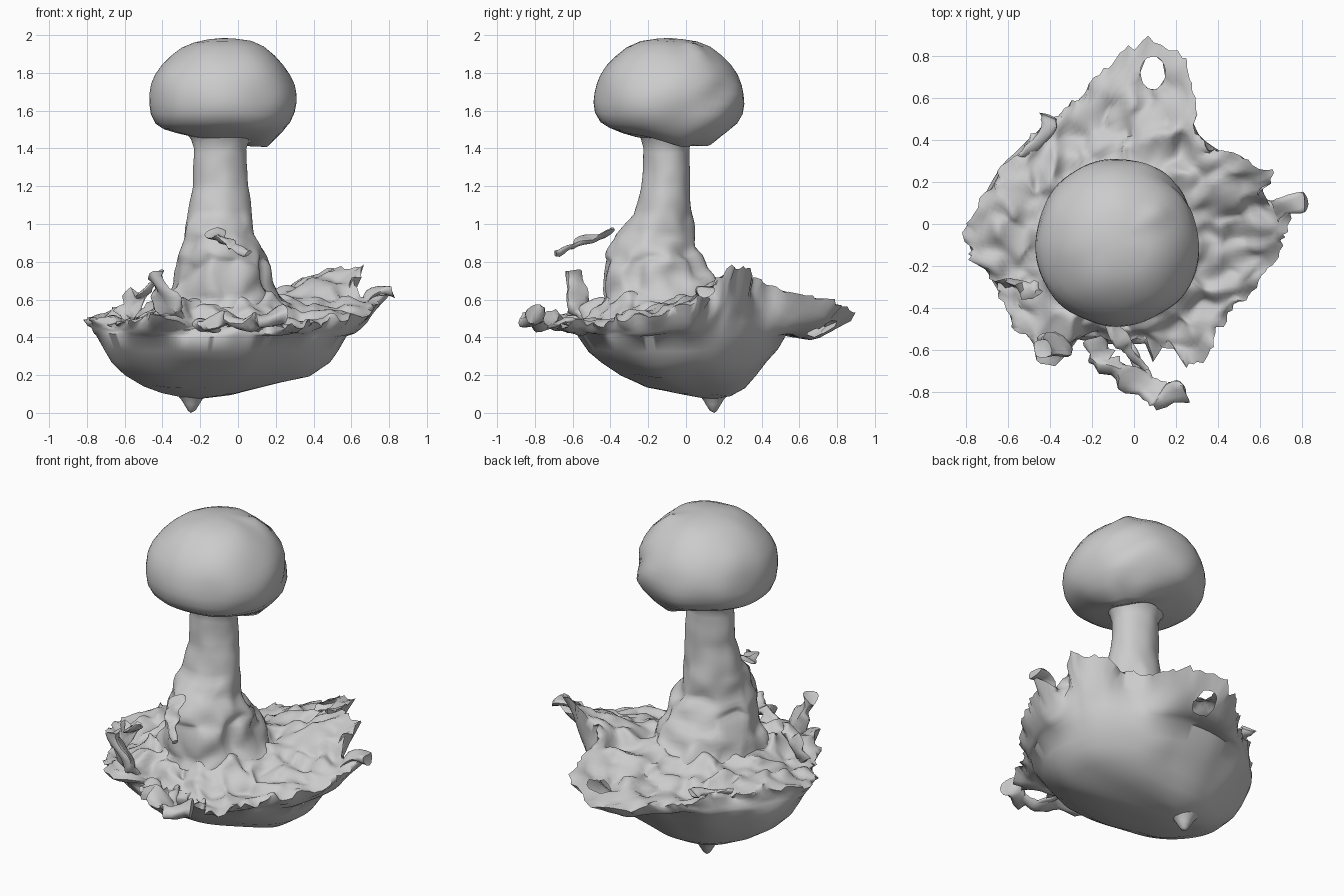
import bpy, bmesh, math, random
from mathutils import Vector, noise

if "Cube" in bpy.data.objects:
    bpy.data.objects.remove(bpy.data.objects["Cube"])

random.seed(4)
N = 192
TAU = 2 * math.pi


def wobble(p, freq, amp):
    """Point moved by smooth 3D noise."""
    p = Vector(p)
    return p + noise.noise_vector(p * freq + Vector((3.1, 7.7, 1.3))) * amp


def lerp_table(table, t):
    """Piecewise-linear lookup; the first column is the key."""
    for a, b in zip(table, table[1:]):
        if t <= b[0]:
            f = max(0, (t - a[0]) / (b[0] - a[0]))
            return [u + (v - u) * f for u, v in zip(a, b)]
    return list(table[-1])


def ellipse(cx, cy, rx, ry, z, n=N):
    return [Vector((cx + rx * math.cos(TAU * i / n), cy + ry * math.sin(TAU * i / n), z))
            for i in range(n)]


def blurred(ring, w):
    """Ring averaged over w neighbours each way."""
    n = len(ring)
    return [sum((ring[(i + k) % n] for k in range(-w, w + 1)), Vector()) / (2 * w + 1)
            for i in range(n)]


def loft(name, rings, start=None, end=None, hole=None, angle=50):
    """Skin a stack of equal rings, with optional pole points and an oval hole."""
    bm = bmesh.new()
    vs = [[bm.verts.new(p) for p in r] for r in rings]
    n = len(vs[0])
    for a, b in zip(vs, vs[1:]):
        for i in range(n):
            j = (i + 1) % n
            bm.faces.new((a[i], a[j], b[j], b[i]))
    for pole, ring in ((start, vs[0]), (end, vs[-1])):
        if pole is not None:
            c = bm.verts.new(pole)
            for i in range(n):
                bm.faces.new((c, ring[i], ring[(i + 1) % n]))
    if hole:
        cx, cy, rx, ry = hole
        reach = lambda c: math.hypot((c.x - cx) / rx, (c.y - cy) / ry)
        gone = [f for f in bm.faces if reach(f.calc_center_median()) < 1]
        bmesh.ops.delete(bm, geom=gone, context='FACES')
        for v in bm.verts:  # round the torn edge
            q = reach(v.co)
            if v.is_boundary and .3 < q < 1.6:
                v.co.x, v.co.y = cx + (v.co.x - cx) / q, cy + (v.co.y - cy) / q
    bmesh.ops.recalc_face_normals(bm, faces=bm.faces)
    me = bpy.data.meshes.new(name)
    bm.to_mesh(me)
    bm.free()
    ob = bpy.data.objects.new(name, me)
    bpy.context.collection.objects.link(ob)
    bpy.ops.object.select_all(action='DESELECT')
    ob.select_set(True)
    bpy.context.view_layer.objects.active = ob
    bpy.ops.object.shade_smooth_by_angle(angle=math.radians(angle))
    return ob


def ribbon(name, path, thick=0.025, n=12, sub=5, rough=0.05):
    """Ragged flat strip along (x, y, z, half_width) points."""
    keyed = [(k, *p) for k, p in enumerate(path)]
    steps = (len(path) - 1) * sub
    pts = [lerp_table(keyed, k / sub)[1:] for k in range(steps + 1)]
    rings = []
    for k, (x, y, z, w) in enumerate(pts):
        a, b = pts[max(0, k - 1)], pts[min(steps, k + 1)]
        d = (Vector(b[:3]) - Vector(a[:3])).normalized()
        ref = Vector((0, 0, 1)) if abs(d.z) < 0.7 else Vector((0.5, 0.85, 0))
        side = d.cross(ref).normalized()
        up = side.cross(d)
        w *= random.uniform(0.75, 1.2)
        rings.append([wobble(Vector((x, y, z)) + side * w * math.cos(TAU * i / n)
                             + up * thick * math.sin(TAU * i / n), 9, rough)
                      for i in range(n)])
    mid = lambda r: sum(r, Vector()) / len(r)
    return loft(name, rings, mid(rings[0]), mid(rings[-1]))


# Soil clod: smooth underside, torn rim, lumpy top
rim_pts = [
    (.72, 0, .57), (.80, .11, .62), (.58, .13, .60), (.64, .20, .75), (.65, .26, .79),
    (.45, .33, .74), (.28, .42, .67), (.29, .60, .64), (.22, .80, .58), (.05, .92, .51),
    (-.10, .76, .48), (-.35, .52, .48), (-.50, .36, .52), (-.66, .20, .55),
    (-.85, -.04, .50), (-.70, -.22, .48), (-.60, -.42, .48), (-.50, -.61, .50),
    (-.36, -.66, .50), (-.26, -.52, .46), (-.10, -.54, .46), (.05, -.52, .47),
    (.10, -.66, .45), (.17, -.52, .47), (.25, -.70, .46), (.38, -.58, .48),
    (.45, -.44, .47), (.58, -.30, .50), (.68, -.18, .53)]
rim_table = [(math.atan2(y, x) % TAU, x, y, z) for x, y, z in rim_pts]
rim_table.append((TAU, *rim_pts[0]))
rim = []
for i in range(N):
    x, y, z = lerp_table(rim_table, TAU * i / N)[1:]
    p = wobble((x, y, z), 11, 0.045)
    rim.append(p + Vector((p.x, p.y, 0)) * random.uniform(-.02, .02)
               + Vector((0, 0, random.uniform(-.012, .012))))
soft, softer = blurred(rim, 1), blurred(rim, 4)

under = [(-.21, .10, .20, .14, .10), (-.16, .05, .34, .26, .14), (-.10, .01, .50, .36, .20),
         (-.09, -.01, .58, .44, .27), (-.085, -.02, .615, .50, .33), (-.08, -.025, .66, .55, .41)]
rings = [[wobble(p, 4, .02) for p in ellipse(*u)] for u in under]
body = rings[-1]
for f, edge in ((.2, softer), (.4, softer), (.6, softer), (.8, soft)):
    ring = []
    for a, b in zip(body, edge):
        overhang = max(0, b.xy.length - a.xy.length)  # thick lobes sag
        p = a.lerp(b, f)
        p.z -= .8 * overhang * f * (1 - f)
        ring.append(wobble(p, 6, .02))
    rings.append(ring)
rings.append(rim)
inner = ellipse(-.07, -.12, .26, .29, .61)
STEPS = 18
for k in range(1, STEPS + 1):
    f = k / STEPS
    edge = soft if k == 1 else softer
    ring = []
    for a, b in zip(edge, inner):
        p = a.lerp(b, f)
        fade = min(1, 4 * f)
        p.z += .025 * (1 - f) ** 4 * fade - .025 * math.sin(math.pi * f)
        p.z += fade * (.06 * noise.noise(p * 5) + .05 * noise.noise(p * 11))
        ring.append(wobble(p, 9, .035 * fade))
    rings.append(ring)
loft("soil_clod", rings, start=(-.24, .13, .07), hole=(.09, .72, .06, .08), angle=70)

# Pointed nub under the clod
loft("root_tip", [ellipse(-.245, .145, r, r, z, 16)
                  for r, z in ((.09, .11), (.055, .07), (.04, .045), (.02, .012))],
     end=(-.25, .15, 0))

# Stem, lumpy at the foot and smooth above
stem_table = [  # z, x min, x max, y min, y max
    (.55, -.40, .26, -.46, .24), (.62, -.36, .21, -.44, .21), (.70, -.33, .175, -.43, .17),
    (.80, -.30, .14, -.42, .10), (.88, -.29, .115, -.40, .045), (.95, -.29, .085, -.37, .035),
    (1.05, -.27, .07, -.27, .03), (1.2, -.237, .055, -.235, .02),
    (1.4, -.235, .04, -.22, .015), (1.46, -.25, .06, -.235, .04), (1.50, -.29, .10, -.27, .08)]
rings = []
for k in range(39):
    z, x0, x1, y0, y1 = lerp_table(stem_table, .55 + k * .025)
    amp = .008 + .035 * max(0, min(1, (1.1 - z) / .3))
    rings.append([wobble(p, 9, amp) for p in
                  ellipse((x0 + x1) / 2, (y0 + y1) / 2, (x1 - x0) / 2, (y1 - y0) / 2, z, 64)])
loft("stem", rings, angle=70)

# Cap: rounded dome with a dented back-right side and a drooping lip
cap_profile = [(.14, 1.455), (.18, 1.465), (.24, 1.48), (.31, 1.505), (.355, 1.535), (.382, 1.585),
               (.392, 1.64), (.39, 1.69), (.38, 1.74), (.36, 1.79), (.325, 1.845), (.28, 1.89),
               (.22, 1.935), (.15, 1.965), (.07, 1.98)]
out = Vector((.75, .66, 0))
along = Vector((-.66, .75, 0))
rings = []
for r, z in cap_profile:
    ring = []
    for p in ellipse(-.08, -.09, r, r * 1.02, z, 72):
        q = p - Vector((-.08, -.09, 0))
        a = math.atan2(q.y, q.x)
        if z < 1.54:  # lip
            p.z -= .09 * math.exp(-((a - .6) / .85) ** 2) * math.exp(-((r - .23) / .08) ** 2)
        if q.dot(out) > 0:  # diagonal dent with a ridge beneath
            s, h = q.dot(along), z - 1.69 - .6 * q.dot(along)
            p -= out * .024 * math.exp(-(s / .2) ** 2 - (h / .06) ** 2)
            p += out * .008 * math.exp(-(s / .22) ** 2 - ((h + .12) / .05) ** 2)
        p.z += .03 * math.exp(-((p.x - .12) ** 2 + (p.y - .06) ** 2) / .004)
        ring.append(wobble(p, 5, .012))
    rings.append(ring)
loft("cap", rings, end=(-.08, -.09, 1.985), angle=70)

# Torn lobes and flakes around the clod
ribbon("front_lobe", [(-.20, -.56, .46, .05), (-.12, -.67, .48, .07), (.04, -.78, .48, .065),
                      (.13, -.83, .49, .06), (.26, -.80, .52, .03)], .035)
ribbon("front_lobe_bridge", [(-.06, -.52, .47, .03), (0, -.62, .48, .02), (.06, -.74, .48, .02)], .015)
ribbon("upper_flake", [(.05, -.71, .85, .015), (-.03, -.62, .88, .03),
                       (-.09, -.50, .93, .04), (-.14, -.40, .97, .04)], .014)
ribbon("front_left_flake", [(-.35, -.53, .50, .06), (-.39, -.57, .62, .08), (-.43, -.58, .74, .05)], .03)
ribbon("left_flake", [(-.62, -.28, .50, .06), (-.54, -.30, .60, .06), (-.46, -.34, .68, .03)], .014)
ribbon("back_left_flake", [(-.50, .33, .52, .03), (-.45, .43, .55, .02), (-.41, .50, .56, .04)], .014)
ribbon("right_flake", [(.60, .03, .56, .05), (.70, .08, .61, .06), (.81, .11, .64, .05)], .025)
